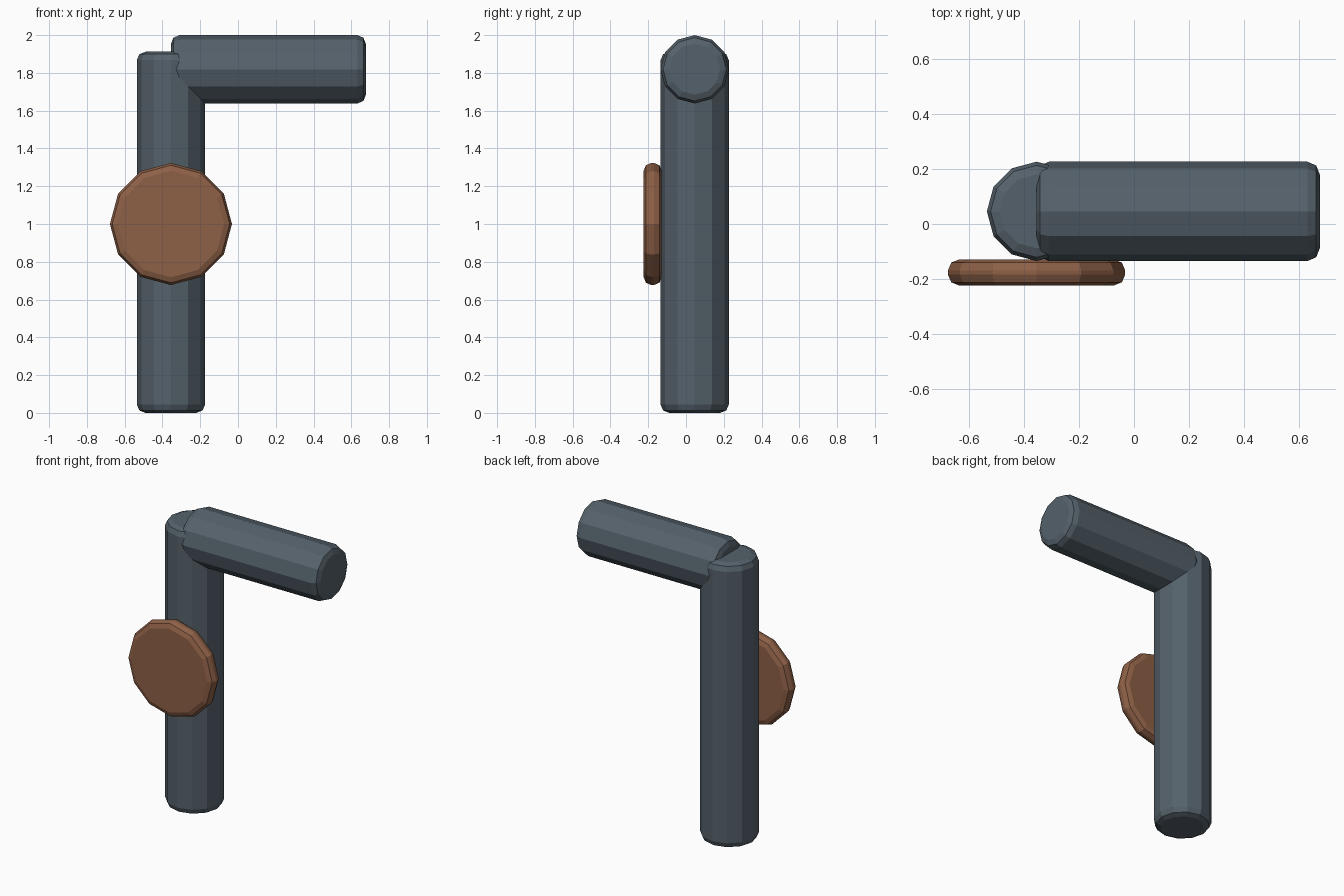
import bpy
from math import pi

if "Cube" in bpy.data.objects:
    bpy.data.objects.remove(bpy.data.objects["Cube"])


def material(name, color):
    m = bpy.data.materials.new(name)
    m.diffuse_color = (*color, 1)
    m.use_nodes = True
    m.node_tree.nodes["Principled BSDF"].inputs["Base Color"].default_value = m.diffuse_color
    return m


def rod(name, radius, length, center, rotation, mat, bevel):
    # 12-sided flat-shaded cylinder with rounded end rims
    bpy.ops.mesh.primitive_cylinder_add(vertices=12, radius=radius, depth=length,
                                        location=center, rotation=rotation)
    ob = bpy.context.object
    ob.name = name
    ob.data.materials.append(mat)
    b = ob.modifiers.new("rim", 'BEVEL')
    b.width = bevel
    b.segments = 2
    b.limit_method = 'ANGLE'
    b.angle_limit = pi / 4
    return ob


slate = material("slate", (0.09, 0.12, 0.145))
brown = material("brown", (0.27, 0.117, 0.062))

R, X, Y = 0.181, -0.355, 0.046

# upright post
rod("upright_post", R, 1.912, (X, Y, 0.956), (0, 0, 0), slate, 0.045)

# horizontal arm, starting at the post axis
rod("top_arm", R, 1.032, (X + 0.516, Y, 2 - R), (0, pi / 2, 0), slate, 0.045)

# round disc on the front of the post
rod("front_disc", 0.323, 0.095, (X, -0.1765, 1.0), (pi / 2, 0, 0), brown, 0.04)
